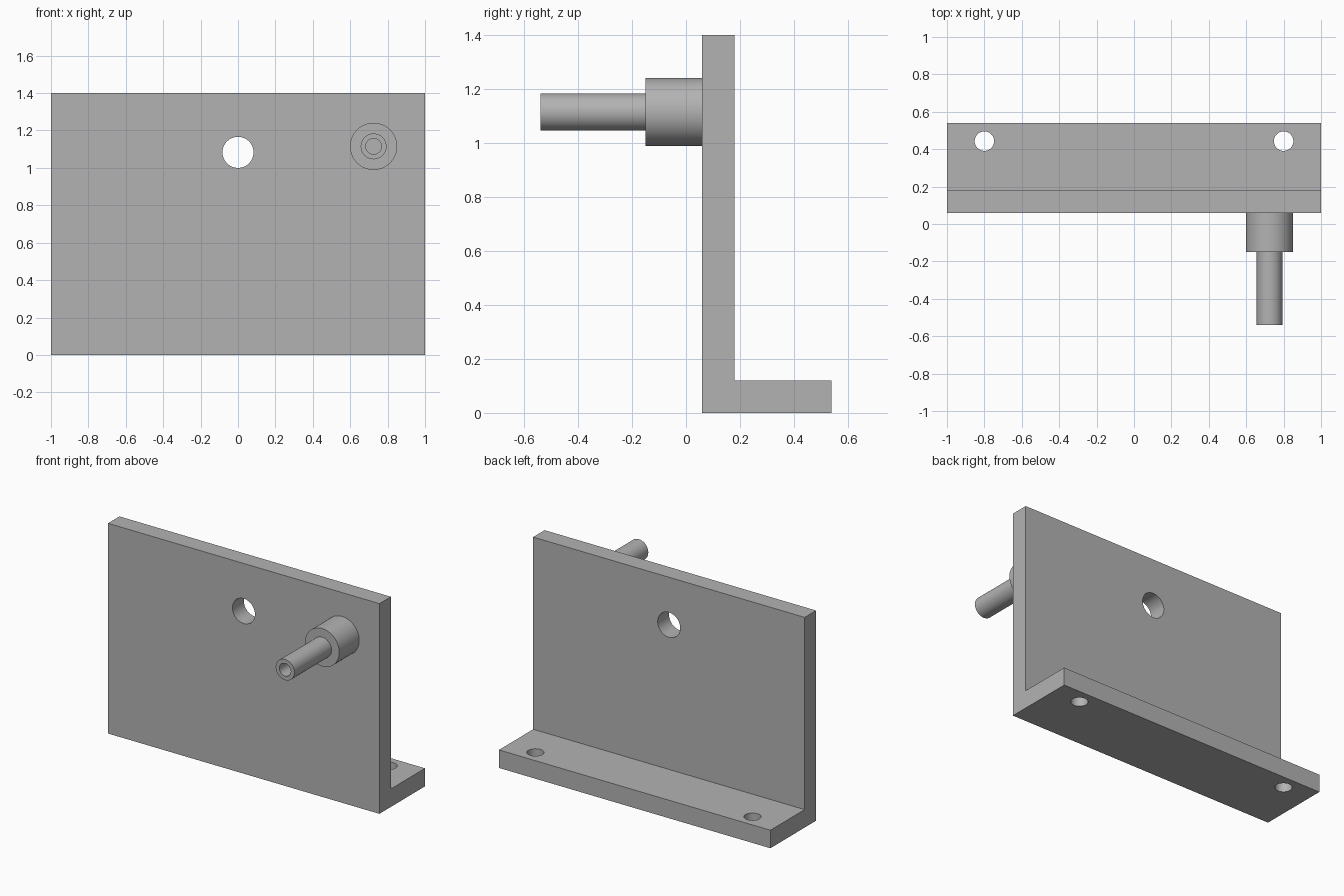
import bpy, bmesh
from math import radians, tau
from mathutils import Vector

cube = bpy.data.objects.get("Cube")
if cube:
    bpy.data.objects.remove(cube, do_unlink=True)

steel = bpy.data.materials.new("plain grey metal")
steel.use_nodes = True
GREY = (0.45, 0.45, 0.45, 1)
steel.diffuse_color = GREY
steel.node_tree.nodes["Principled BSDF"].inputs["Base Color"].default_value = GREY


def add_object(name, bm):
    bmesh.ops.recalc_face_normals(bm, faces=bm.faces[:])
    mesh = bpy.data.meshes.new(name)
    bm.to_mesh(mesh)
    bm.free()
    mesh.materials.append(steel)
    obj = bpy.data.objects.new(name, mesh)
    bpy.context.collection.objects.link(obj)
    return obj


def activate(obj):
    bpy.ops.object.select_all(action="DESELECT")
    obj.select_set(True)
    bpy.context.view_layer.objects.active = obj


def smooth(obj):
    activate(obj)
    bpy.ops.object.shade_smooth_by_angle(angle=radians(30))


def drill(target, location, radius, rotation=(0, 0, 0)):
    bpy.ops.mesh.primitive_cylinder_add(vertices=64, radius=radius, depth=0.4,
                                        location=location, rotation=rotation)
    cutter = bpy.context.object
    cutter.hide_render = True
    cutter.data.materials.append(steel)
    mod = target.modifiers.new("hole", "BOOLEAN")
    mod.operation, mod.solver, mod.object = "DIFFERENCE", "EXACT", cutter
    activate(target)
    bpy.ops.object.modifier_apply(modifier=mod.name)
    bpy.data.objects.remove(cutter, do_unlink=True)


# Angle bracket: L-shaped side profile extruded along x
FRONT, INNER, BACK, THICK, HEIGHT = 0.06, 0.18, 0.54, 0.12, 1.4
profile = [(FRONT, 0), (BACK, 0), (BACK, THICK), (INNER, THICK),
           (INNER, HEIGHT), (FRONT, HEIGHT)]
bm = bmesh.new()
face = bm.faces.new([bm.verts.new((-1, y, z)) for y, z in profile])
swept = bmesh.ops.extrude_face_region(bm, geom=[face])["geom"]
bmesh.ops.translate(bm, vec=(2, 0, 0),
                    verts=[v for v in swept if isinstance(v, bmesh.types.BMVert)])
bracket = add_object("angle_bracket", bm)

# Centre hole in the wall and two mounting holes in the foot
drill(bracket, (0, INNER, 1.083), 0.083, (radians(90), 0, 0))
for side in (-1, 1):
    drill(bracket, (side * 0.8, 0.443, 0), 0.052)
smooth(bracket)

# Stepped spigot with a blind bore, turned about the y axis
AXIS = Vector((0.725, 0, 1.115))
turned = [(0.126, FRONT), (0.126, -0.15), (0.069, -0.15), (0.069, -BACK),
          (0.042, -BACK), (0.042, -0.15), (0, -0.15)]
bm = bmesh.new()
points = [bm.verts.new(AXIS + Vector((r, y, 0))) for r, y in turned]
edges = [bm.edges.new(pair) for pair in zip(points, points[1:])]
bmesh.ops.spin(bm, geom=points + edges, cent=AXIS, axis=(0, 1, 0),
               angle=tau, steps=64, use_duplicate=False)
bmesh.ops.remove_doubles(bm, verts=bm.verts[:], dist=0.0001)
rim = [e for e in bm.edges if e.is_boundary]
bmesh.ops.holes_fill(bm, edges=rim, sides=0)
spigot = add_object("stepped_spigot", bm)
smooth(spigot)
